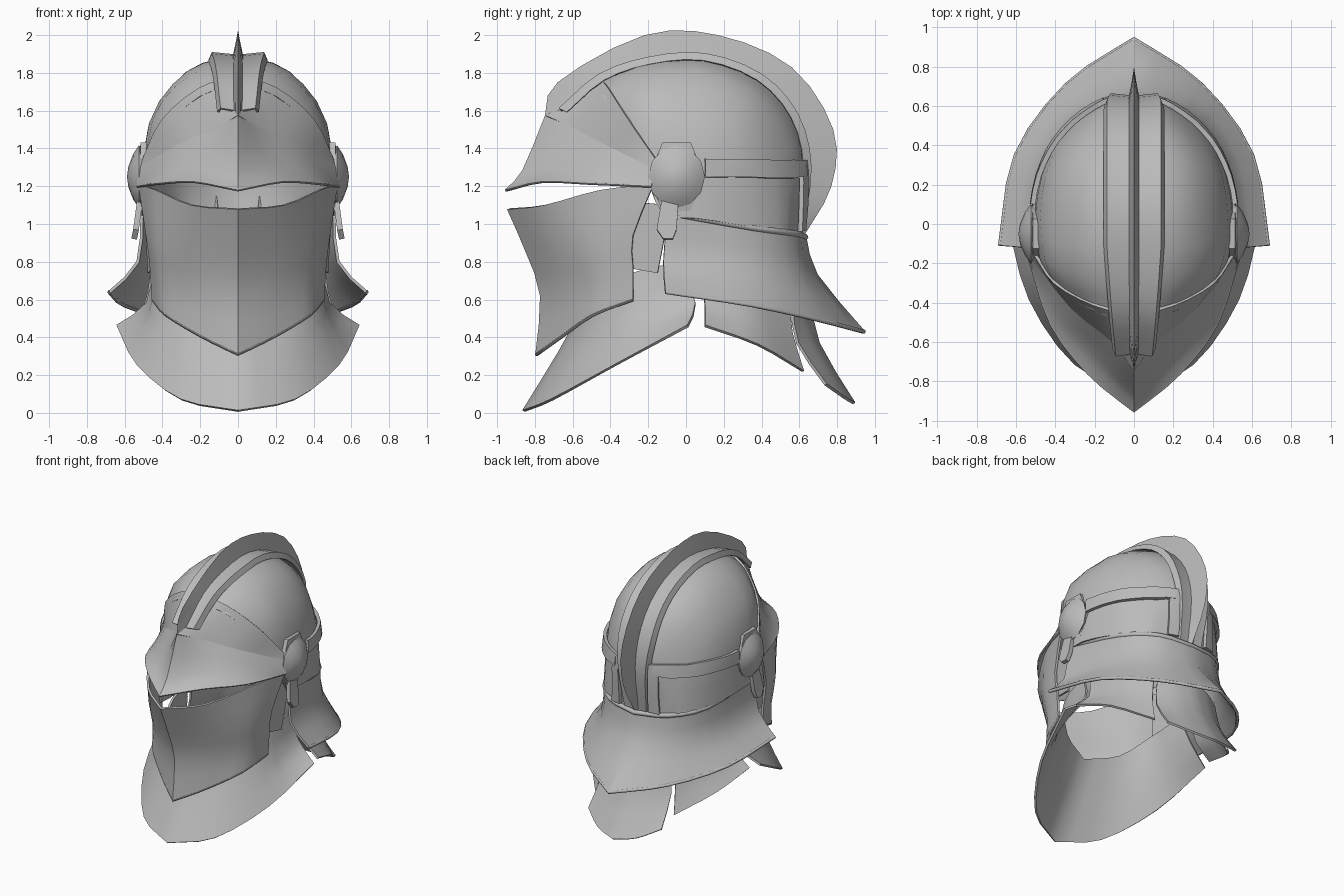
import bpy
import bmesh
from math import cos, sin, radians, tau
from mathutils import Vector
from mathutils.bvhtree import BVHTree

default_cube = bpy.data.objects.get("Cube")
if default_cube:
    bpy.data.objects.remove(default_cube, do_unlink=True)

# One worn steel colour for the whole helmet
steel = bpy.data.materials.new("steel_grey")
steel.use_nodes = True
steel.diffuse_color = (0.5, 0.5, 0.5, 1)
steel.node_tree.nodes["Principled BSDF"].inputs["Base Color"].default_value = (0.5, 0.5, 0.5, 1)


def refine(points, steps):
    """Smooth curve through the points, with the given steps per span."""
    p = [Vector(q) for q in points]
    p = [2 * p[0] - p[1]] + p + [2 * p[-1] - p[-2]]
    out = []
    for a, b, c, d in zip(p, p[1:], p[2:], p[3:]):
        for i in range(steps):
            t = i / steps
            out.append(b + 0.5 * t * (c - a + t * (2 * a - 5 * b + 4 * c - d
                                                   + t * (3 * (b - c) + d - a))))
    return out + [p[-2]]


def finish(obj, angle=32):
    """Apply modifiers, shade smooth with sharp edges, add the material."""
    bpy.ops.object.select_all(action="DESELECT")
    obj.select_set(True)
    bpy.context.view_layer.objects.active = obj
    for mod in list(obj.modifiers):
        bpy.ops.object.modifier_apply(modifier=mod.name)
    bm = bmesh.new()
    bm.from_mesh(obj.data)
    bmesh.ops.recalc_face_normals(bm, faces=bm.faces)
    bm.to_mesh(obj.data)
    bm.free()
    obj.data.materials.append(steel)
    bpy.ops.object.shade_smooth_by_angle(angle=radians(angle))
    return obj


def grid(name, rows, thick=0.0):
    """Sheet through rows of points, mirrored to the other side and thickened."""
    bm = bmesh.new()
    vs = [[bm.verts.new(p) for p in row] for row in rows]
    for r, s in zip(vs, vs[1:]):
        for i in range(len(r) - 1):
            bm.faces.new((r[i], r[i + 1], s[i + 1], s[i]))
    bmesh.ops.remove_doubles(bm, verts=bm.verts, dist=0.0005)
    mesh = bpy.data.meshes.new(name)
    bm.to_mesh(mesh)
    bm.free()
    obj = bpy.data.objects.new(name, mesh)
    bpy.context.collection.objects.link(obj)
    obj.modifiers.new("Mirror", "MIRROR")
    if thick:
        solid = obj.modifiers.new("Solidify", "SOLIDIFY")
        solid.thickness = thick
        solid.offset = 0
    return finish(obj)


def plate(name, rows, along=3, across=2, thick=0.016):
    """Curved armour plate from a few guide rows, each centre to side."""
    cols = zip(*[refine(r, along) for r in rows])
    return grid(name, list(zip(*[refine(c, across) for c in cols])), thick)


def rim(name, row, radius=0.013):
    """Rolled edge that follows a row on both sides."""
    half = refine(row, 3)
    pts = [Vector((-p.x, p.y, p.z)) for p in reversed(half[1:])] + half
    rings = []
    for i, p in enumerate(pts):
        way = (pts[min(i + 1, len(pts) - 1)] - pts[max(i - 1, 0)]).normalized()
        side = way.cross(Vector((0, 0, 1))).normalized()
        up = side.cross(way)
        rings.append([p + radius * (cos(k * tau / 6) * side + sin(k * tau / 6) * up)
                      for k in range(7)])
    mesh = bpy.data.meshes.new(name)
    mesh.from_pydata([v for r in rings for v in r], [],
                     [(i * 7 + k, i * 7 + k + 1, i * 7 + k + 8, i * 7 + k + 7)
                      for i in range(len(rings) - 1) for k in range(6)])
    obj = bpy.data.objects.new(name, mesh)
    bpy.context.collection.objects.link(obj)
    finish(obj, 70)


# Skull: arcs from the centre line down to the side edge, front to back
skull = plate("skull", [
    [(0, -.5, 1.73), (.2, -.44, 1.67), (.385, -.32, 1.49), (.49, -.19, 1.2)],
    [(0, -.25, 1.86), (.25, -.25, 1.78), (.445, -.19, 1.55), (.5, -.12, 1.05)],
    [(0, .05, 1.89), (.27, .05, 1.8), (.47, .03, 1.5), (.51, .05, 1.03)],
    [(0, .35, 1.8), (.26, .32, 1.71), (.44, .25, 1.45), (.47, .25, 1.0)],
    [(0, .56, 1.59), (.2, .5, 1.54), (.37, .41, 1.35), (.4, .42, .97)],
    [(0, .64, 1.3), (.14, .61, 1.28), (.27, .54, 1.2), (.31, .53, .95)],
    [(0, .6, .93), (.08, .6, .93), (.19, .58, .93), (.28, .54, .93)]])

# Raised band along the centre line, and the tall fin standing on it
spine = refine([(-.67, 1.61, 0), (-.46, 1.79, 0), (-.2, 1.88, 0), (.1, 1.9, 0),
                (.4, 1.79, 0), (.59, 1.58, 0), (.66, 1.3, 0), (.61, .94, 0)], 3)
edge = refine([(-.75, 1.55, 0), (-.68, 1.75, 0), (-.22, 2, 0), (.17, 2, 0),
               (.56, 1.83, 0), (.78, 1.5, 0), (.77, 1.2, 0), (.62, .93, 0)], 3)
band = []
for i, p in enumerate(spine):
    t = i / (len(spine) - 1)
    width = .09 + .045 * min(1, 3 * t, 4 * (1 - t))
    inner = p + (Vector((0, 1.3, 0)) - p) * 0.06
    band.append([(0, p.x * .98, p.y - .015), (width, p.x, p.y),
                 (width + .015, inner.x, inner.y)])
grid("centre_band", band, 0.012)
grid("crest_fin", [[(0, e.x, e.y), (.012, (e.x + p.x) / 2, (e.y + p.y) / 2),
                    (.028, p.x * .97, p.y - .02)] for e, p in zip(edge, spine)])

# Upper visor in two plates that meet at a sharp brow fold
brow_edge = [(0, -.95, 1.18), (.23, -.76, 1.225), (.42, -.51, 1.215), (.53, -.18, 1.2)]
brow_fold = [(0, -.74, 1.57), (.1, -.6, 1.51), (.31, -.43, 1.42), (.51, -.18, 1.3)]
plate("brow_upper", [
    [(0, -.46, 1.775), (.2, -.41, 1.72), (.4, -.3, 1.55), (.505, -.15, 1.33)],
    brow_fold])
plate("brow_lower", [
    brow_fold,
    [(0, -.86, 1.28), (.19, -.67, 1.3), (.38, -.47, 1.28), (.525, -.18, 1.24)],
    brow_edge])
rim("brow_edge", brow_edge, 0.009)

# Lower visor with a keel at the front
chin_hem = [(0, -.79, .31), (.2, -.65, .41), (.38, -.49, .52), (.45, -.28, .6)]
plate("chin_visor", [
    [(0, -.94, 1.08), (.24, -.75, 1.1), (.43, -.45, 1.18), (.52, -.17, 1.21)],
    [(0, -.84, .85), (.24, -.68, .87), (.42, -.48, .9), (.48, -.28, .94)],
    [(0, -.765, .62), (.22, -.63, .64), (.4, -.46, .7), (.46, -.28, .78)],
    chin_hem])
rim("chin_hem", chin_hem, 0.01)
plate("cheek_plate", [[(.45, -.32, 1.12), (.49, -.08, 1.1)],
                      [(.44, -.32, .77), (.47, -.15, .74)]])

# Throat guard at the front, rising inside the visor
plate("throat_guard", [
    [(0, -.55, .54), (.24, -.45, .61), (.39, -.28, .74), (.44, -.02, .8)],
    [(0, -.67, .32), (.27, -.55, .36), (.44, -.31, .5), (.48, .05, .58)],
    [(0, -.86, .01), (.3, -.71, .07), (.53, -.38, .25), (.64, .01, .46)]])

# Flared neck guard with rolled edges
neck_top = [(0, .63, .93), (.25, .57, .95), (.43, .35, .98), (.51, -.1, 1.06)]
neck_hem = [(0, .94, .43), (.34, .71, .49), (.6, .35, .57), (.68, -.11, .64)]
plate("neck_guard", [
    neck_top,
    [(0, .69, .73), (.28, .59, .74), (.46, .33, .76), (.53, -.12, .8)],
    neck_hem])
rim("neck_top_rim", neck_top, 0.018)
rim("neck_hem_rim", neck_hem, 0.012)

# Lower neck plates: one on each side and one behind, tucked under the guard
plate("side_neck_plate", [[(.46, .08, .72), (.42, .33, .67), (.27, .54, .62)],
                          [(.49, .1, .57), (.45, .35, .51), (.3, .56, .42)],
                          [(.61, .1, .46), (.53, .38, .36), (.33, .62, .22)]])
plate("rear_neck_plate", [[(0, .65, .62), (.14, .62, .6), (.26, .56, .57)],
                          [(0, .7, .37), (.15, .67, .37), (.29, .59, .37)],
                          [(0, .89, .05), (.16, .84, .08), (.31, .74, .15)]])

# Reinforcing straps laid on the skull
tree = BVHTree.FromObject(skull, bpy.context.evaluated_depsgraph_get())


def strap(name, start, end, low, high, count):
    rows = []
    for i in range(count + 1):
        a = radians(start + (end - start) * i / count)
        way = Vector((cos(a), sin(a), 0))
        row = []
        for k in range(4):
            z = low + (high - low) * k / 3
            guess = Vector((.56 * cos(a), .05 + .65 * sin(a), z))
            row.append(tree.find_nearest(guess)[0] + way * 0.018)
        rows.append(row)
    grid(name, rows, 0.025)


strap("side_strap", 5, 72, 1.25, 1.35, 10)
strap("rear_strap", 68, 76, .96, 1.35, 2)

# Hinge: round boss, backing plate and hanging tab on each side


def boss(name, sides, stations, stretch=1):
    grid(name, [[(x, -.05 + r * cos(k * tau / sides), 1.25 + stretch * r * sin(k * tau / sides))
                 for k in range(sides + 1)] for x, r in stations])


boss("hinge_boss", 12, [(.48, .13), (.525, .15), (.555, .11), (.58, .05), (.588, 0)], 1.1)
boss("hinge_backing", 6, [(.47, .15), (.515, .15), (.525, .1)], 1.4)
plate("hinge_tab", [[(.52, -.13, 1.12), (.52, -.04, 1.12)],
                    [(.54, -.155, .97), (.54, -.05, .97)],
                    [(.55, -.12, .92), (.55, -.07, .92)]], 1, 1, 0.03)
